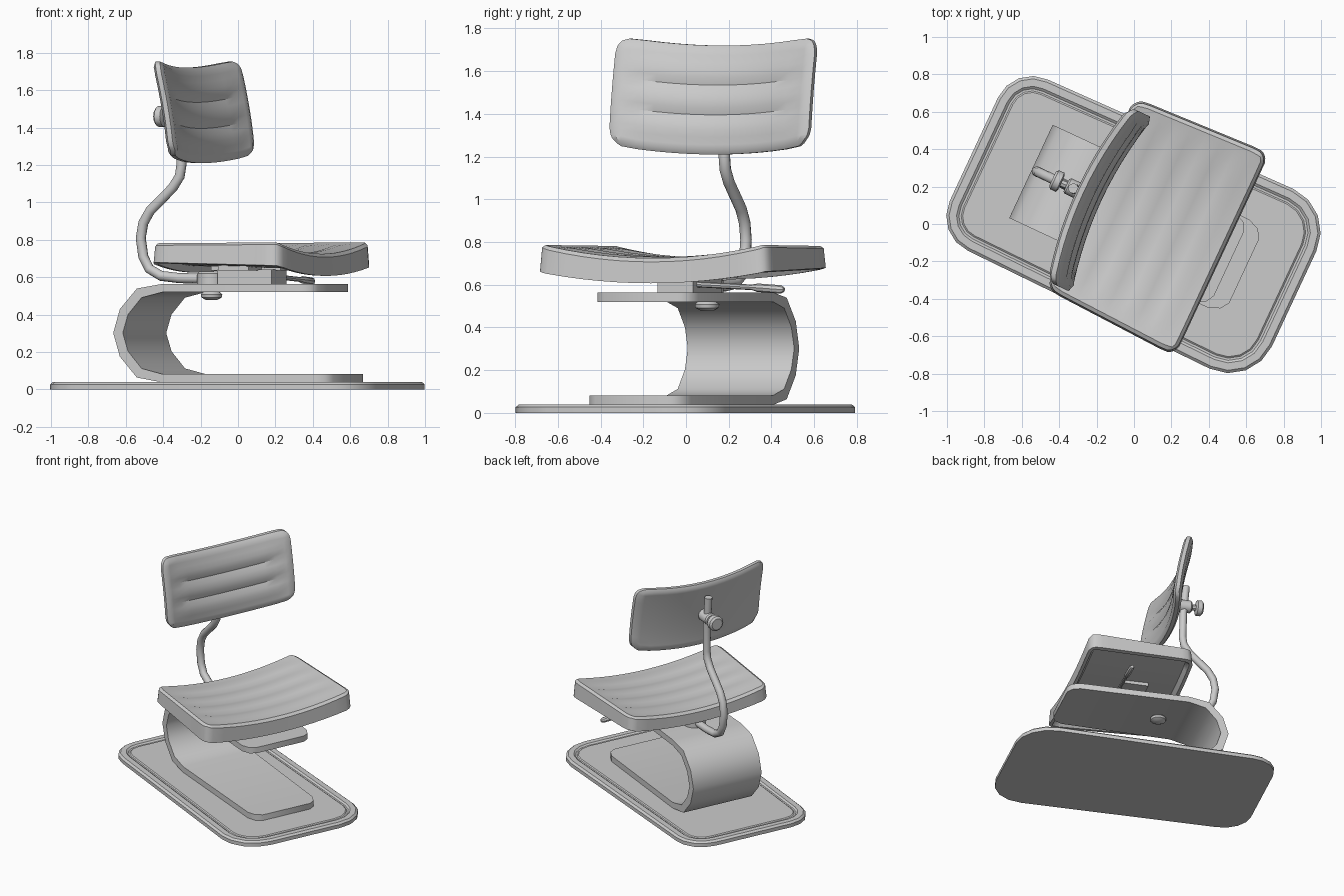
import bpy, bmesh, math
from mathutils import Matrix, Vector

if "Cube" in bpy.data.objects:
    bpy.data.objects.remove(bpy.data.objects["Cube"])

# The chair is built facing +x (s along, t across) and turned 25 degrees
TURN = Matrix.Rotation(math.radians(-25), 4, 'Z')
MID = 0.035


def finish(name, bm, angle=35):
    bmesh.ops.recalc_face_normals(bm, faces=bm.faces)
    bm.transform(TURN)
    me = bpy.data.meshes.new(name)
    bm.to_mesh(me)
    bm.free()
    for p in me.polygons:
        p.use_smooth = True
    me.set_sharp_from_angle(angle=math.radians(angle))
    ob = bpy.data.objects.new(name, me)
    bpy.context.collection.objects.link(ob)
    return ob


def loft(name, rings, angle=35):
    bm = bmesh.new()
    vs = [[bm.verts.new(p) for p in r] for r in rings]
    n = len(vs[0])
    for a, b in zip(vs, vs[1:]):
        for i in range(n):
            bm.faces.new((a[i], a[(i + 1) % n], b[(i + 1) % n], b[i]))
    bm.faces.new(vs[0])
    bm.faces.new(vs[-1])
    return finish(name, bm, angle)


def sweep(name, path, r, n=10):
    pts = [Vector(p) for p in path]
    rings = []
    for i, p in enumerate(pts):
        d = (pts[min(i + 1, len(pts) - 1)] - pts[max(i - 1, 0)]).normalized()
        side = d.orthogonal().normalized() if abs(d.y) > .5 else Vector((0, 1, 0))
        up = d.cross(side).normalized()
        rad = r[i] if isinstance(r, list) else r
        rings.append([p + rad * (math.cos(2 * math.pi * k / n) * side +
                                 math.sin(2 * math.pi * k / n) * up) for k in range(n)])
    return loft(name, rings)


def box(name, s0, s1, t0, t1, z0, z1):
    return loft(name, [[(s0, t0, z), (s1, t0, z), (s1, t1, z), (s0, t1, z)] for z in (z0, z1)])


def outline(d, z):
    # tapered rounded rectangle of the floor plate, inset by d
    pts = []
    for sx, sy, w, r in ((1, 1, .53, .25), (-1, 1, .505, .2), (-1, -1, .505, .2), (1, -1, .53, .25)):
        a0 = {(1, 1): 0, (-1, 1): 90, (-1, -1): 180, (1, -1): 270}[(sx, sy)]
        for k in range(5):
            a = math.radians(a0 + 22.5 * k)
            pts.append((sx * (.945 - r) + (r - d) * math.cos(a),
                        sy * (w - r) + (r - d) * math.sin(a), z))
    return pts


# Floor plate with raised rim and groove
loft("floor_plate", [outline(d, z) for d, z in
     ((0, 0), (0, .027), (.015, .04), (.055, .04), (.068, .03), (.08, .03), (.088, .036))])

# C-shaped support strip: centre line (s, z, half width)
bend = [(-.33, .542), (-.465, .515), (-.555, .415), (-.59, .302),
        (-.555, .19), (-.465, .088), (-.33, .06)]
line = ([(.55, .542, .19), (.525, .542, .235), (.47, .542, .26)] +
        [(s, z, .275) for s, z in bend] +
        [(.55, .06, .26), (.61, .06, .235), (.64, .06, .19)])
rings = []
for i, (s, z, w) in enumerate(line):
    a, b = line[max(i - 1, 0)], line[min(i + 1, len(line) - 1)]
    n = Vector((-(b[1] - a[1]), 0, b[0] - a[0])).normalized() * (.022 if abs(z - .3) > .23 else .028)
    c = Vector((s, .022, z))
    y = Vector((0, w, 0))
    rings.append([c + n - y, c + n + y, c - n + y, c - n - y])
loft("support_strip", rings, 40)


def pad(name, A, B, r, us, vs, shape):
    """Closed cushion: grid of (a, b) with rounded corners, shape gives both faces."""
    bm = bmesh.new()
    grids = []
    for side in (1, 0):
        g = []
        for u in us:
            row = []
            for v in vs:
                a, b = u * A, v * B
                da, db = abs(a) - (A - r), abs(b) - (B - r)
                if da > 0 and db > 0:
                    k = max(da, db) / math.hypot(da, db)
                    a = math.copysign(A - r + da * k, a)
                    b = math.copysign(B - r + db * k, b)
                row.append(bm.verts.new(shape(a, b, u, v, side)))
            g.append(row)
        grids.append(g)
        for i in range(len(us) - 1):
            for j in range(len(vs) - 1):
                bm.faces.new((g[i][j], g[i + 1][j], g[i + 1][j + 1], g[i][j + 1]))
    nu, nv = len(us) - 1, len(vs) - 1
    loop = ([(i, 0) for i in range(nu)] + [(nu, j) for j in range(nv)] +
            [(i, nv) for i in range(nu, 0, -1)] + [(0, j) for j in range(nv, 0, -1)])
    T, Bt = grids
    for (i, j), (k, l) in zip(loop, loop[1:] + loop[:1]):
        bm.faces.new((T[i][j], T[k][l], Bt[k][l], Bt[i][j]))
    return finish(name, bm, 38)


def steps(inner, n):
    return [-1, -(1 + inner) / 2, -inner] + [inner * (2 * i / n - 1) for i in range(1, n)] + [inner, (1 + inner) / 2, 1]


# Seat: dished across, with four ribs and a hollow underside
def seat(a, b, u, v, side):
    f = (u + 1) / 2
    t = .05 + b * (.94 + .06 * f)
    edge = max(abs(u), abs(v))
    if side:
        z = .72 + .005 * f + .068 * v * v
        if edge > .99:
            z -= .018
        elif max(abs(u) - .88, abs(v) - .9) < -.001:
            z += .012 * abs(math.sin(2 * math.pi * (u / .88 + 1))) - .006
        k = .985 if edge > .99 else 1
        return (.107 + a * k, .05 + (t - .05) * k, z)
    z = .625 - .018 * f + .055 * v * v
    if edge < .93:
        z += .035
    return (.107 + a, t, z)


pad("seat", .39, .60, .07, steps(.88, 16), steps(.9, 12), seat)


# Backrest: bowed and leaning back, with three padded bands in front
def backrest(a, b, u, v, side):
    f = (v + 1) / 2
    s = -.175 - .09 * f ** 1.5 - .065 * (1 - u * u)
    z = 1.465 + b + .045 * u * u
    edge = max(abs(u), abs(v))
    off = .014 if edge > .99 else .03
    if side and max(abs(u) - .89, abs(v) - .82) < -.001:
        off += .016 * abs(math.sin(1.5 * math.pi * (v / .82 + 1))) ** .6 - .008
    return (s + (off if side else -off), .042 + a, z)


pad("backrest", .515, .255, .08, steps(.89, 12), steps(.82, 12), backrest)

# Bent post carrying the backrest
post = [(-.375, 1.62), (-.355, 1.4), (-.35, 1.2), (-.36, 1.14), (-.40, 1.08), (-.535, .955),
        (-.575, .89), (-.59, .81), (-.575, .71), (-.54, .645), (-.47, .607), (-.36, .595), (-.17, .592)]
sweep("back_post", [(s, MID, z) for s, z in post], .027, 12)


# Clamp and knob behind the backrest
def turned(name, prof, n=12):
    return sweep(name, [(s, MID, 1.46) for s, r in prof], [r for s, r in prof], n)


turned("post_clamp", [(-.31, .045), (-.405, .045), (-.415, .036)])
turned("knob_shaft", [(-.41, .022), (-.46, .022)], 8)
turned("clamp_knob", [(-.445, .04), (-.452, .056), (-.485, .056), (-.497, .042)])


# Pivot collar and bolt under the seat
def upright(name, prof, s, t):
    return loft(name, [[(s + r * math.cos(math.pi * k / 6), t + r * math.sin(math.pi * k / 6), z)
                        for k in range(12)] for z, r in prof])


upright("pivot_collar", [(.56, .078), (.62, .078), (.63, .065)], -.17, .03)
upright("bolt_head", [(.478, .03), (.492, .055), (.508, .058), (.525, .04)], -.17, .03)

# Tilt mechanism and mounting plates
box("mechanism_block", -.10, .22, -.045, .14, .56, .64)
box("mount_plate_long", -.16, .25, 0, .10, .635, .668)
box("mount_plate_cross", -.04, .14, -.17, .25, .635, .668)

# Adjusting lever with flattened grip
sweep("adjust_lever", [(.17, .1, .603), (.17, .42, .588), (.17, .45, .586), (.17, .57, .578), (.17, .585, .577)],
      [.013, .013, .02, .02, .012], 8)
